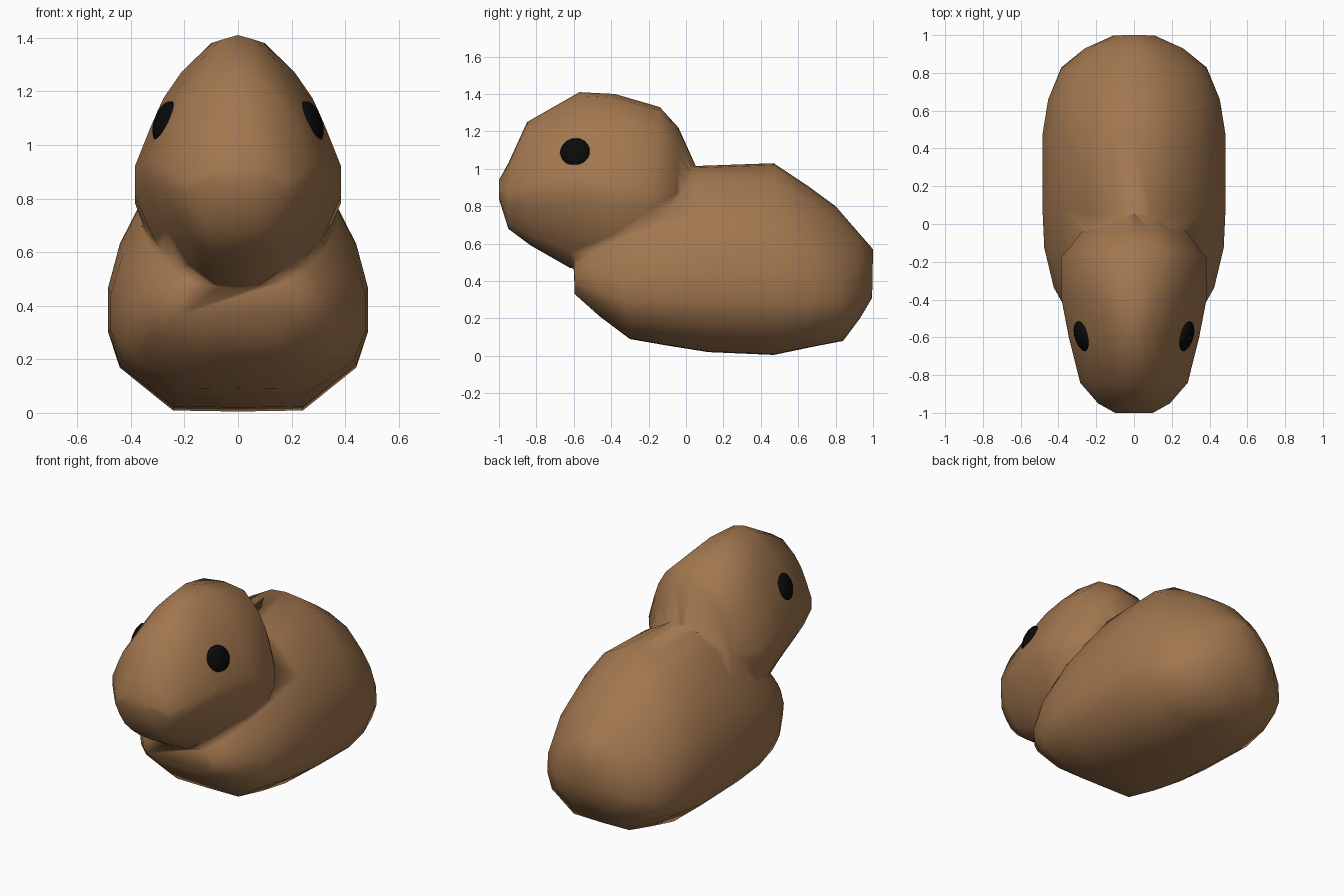
import bpy, bmesh, math
from mathutils import Matrix

if "Cube" in bpy.data.objects:
    bpy.data.objects.remove(bpy.data.objects["Cube"])


def material(name, rgb):
    m = bpy.data.materials.new(name)
    m.diffuse_color = (*rgb, 1)
    m.use_nodes = True
    m.node_tree.nodes["Principled BSDF"].inputs["Base Color"].default_value = m.diffuse_color
    return m


brown = material("brown", (0.36, 0.185, 0.078))
black = material("black", (0.003, 0.003, 0.003))


def finish(bm, name, mat):
    bmesh.ops.recalc_face_normals(bm, faces=bm.faces)
    for f in bm.faces:
        f.smooth = True
    mesh = bpy.data.meshes.new(name)
    bm.to_mesh(mesh)
    bm.free()
    mesh.materials.append(mat)
    ob = bpy.data.objects.new(name, mesh)
    bpy.context.collection.objects.link(ob)
    return ob


def loft(name, section, stations):
    """Skin tilted rings; station = bottom y, z, top y, z, half width, fullness power."""
    bm = bmesh.new()
    # full outline: bottom centre, up the right side, down the left side
    outline = section + [(-x, t) for x, t in section[-2:0:-1]]
    rings = []
    for yb, zb, yt, zt, w, p in stations:
        rings.append([bm.verts.new((math.copysign(abs(x) ** p, x) * w,
                                    yb + (yt - yb) * t,
                                    zb + (zt - zb) * t)) for x, t in outline])
    n = len(outline)
    for a, b in zip(rings, rings[1:]):
        for i in range(n):
            j = (i + 1) % n
            bm.faces.new((a[i], a[j], b[j], b[i]))
    bm.faces.new(rings[0])
    bm.faces.new(rings[-1])
    return finish(bm, name, brown)


# Body: broad underside, rounded back, chest rising into the neck
body_section = [(0, 0), (.5, .004), (.91, .16), (1, .29), (1, .45), (.91, .61),
                (.77, .74), (.5, .91), (.2, .99), (0, 1)]
body = loft("body", body_section, [
    (-.595, .33, -.60, .55, .24, 1),
    (-.46, .21, -.52, .66, .34, 1),
    (-.30, .09, -.38, .80, .425, 1),
    (-.10, .055, -.16, .92, .475, 1),
    (.12, .02, .05, 1.015, .485, 1),
    (.47, .005, .47, 1.03, .485, 1),
    (.66, .045, .65, .91, .455, 1),
    (.84, .08, .80, .80, .385, 1),
    (.93, .20, .93, .65, .26, 1),
    (.995, .31, 1.0, .57, .11, 1),
])

# Head: narrow crown, full cheeks, tapering into the neck
head_section = [(0, 0), (.3, .01), (.58, .09), (.80, .23), (1, .40), (1, .51),
                (.84, .66), (.71, .77), (.53, .87), (.24, .98), (0, 1)]
head = loft("head", head_section, [
    (-1.0, .84, -1.0, .94, .10, 1),
    (-.95, .68, -.95, 1.03, .19, .8),
    (-.83, .59, -.85, 1.25, .285, .9),
    (-.62, .47, -.57, 1.41, .345, 1.15),
    (-.40, .42, -.38, 1.40, .385, .95),
    (-.22, .42, -.14, 1.33, .385, .7),
    (-.05, .52, -.04, 1.22, .28, .7),
    (.05, .72, .05, 1.02, .09, 1),
])

# Join head and body into one skin and soften the neck seam
old = {tuple(round(c, 3) for c in v.co) for o in (body, head) for v in o.data.vertices}
join = body.modifiers.new("join", 'BOOLEAN')
join.operation = 'UNION'
join.solver = 'EXACT'
join.object = head
bpy.context.view_layer.update()
skin = bpy.data.meshes.new_from_object(body.evaluated_get(bpy.context.evaluated_depsgraph_get()))
body.modifiers.clear()
bm = bmesh.new()
bm.from_mesh(skin)
bmesh.ops.remove_doubles(bm, verts=bm.verts, dist=.004)
seam = [v for v in bm.verts if tuple(round(c, 3) for c in v.co) not in old]
bmesh.ops.smooth_vert(bm, verts=seam, factor=.35, use_axis_x=True, use_axis_y=True, use_axis_z=True)
bpy.data.objects.remove(head)
bpy.data.objects.remove(body)
for f in bm.faces:
    f.material_index = 0
skin_ob = finish(bm, "head_and_body", brown)

# Eyes: flattened balls leaning with the sides of the head
for side, name in ((1, "right_eye"), (-1, "left_eye")):
    bm = bmesh.new()
    bmesh.ops.create_uvsphere(bm, u_segments=16, v_segments=10, radius=1)
    place = (Matrix.Translation((side * .272, -.595, 1.085))
             @ Matrix.Rotation(math.radians(-18 * side), 4, 'Z')
             @ Matrix.Rotation(math.radians(-18 * side), 4, 'Y')
             @ Matrix.Diagonal((.036, .084, .082, 1)))
    bmesh.ops.transform(bm, matrix=place, verts=bm.verts)
    finish(bm, name, black)
